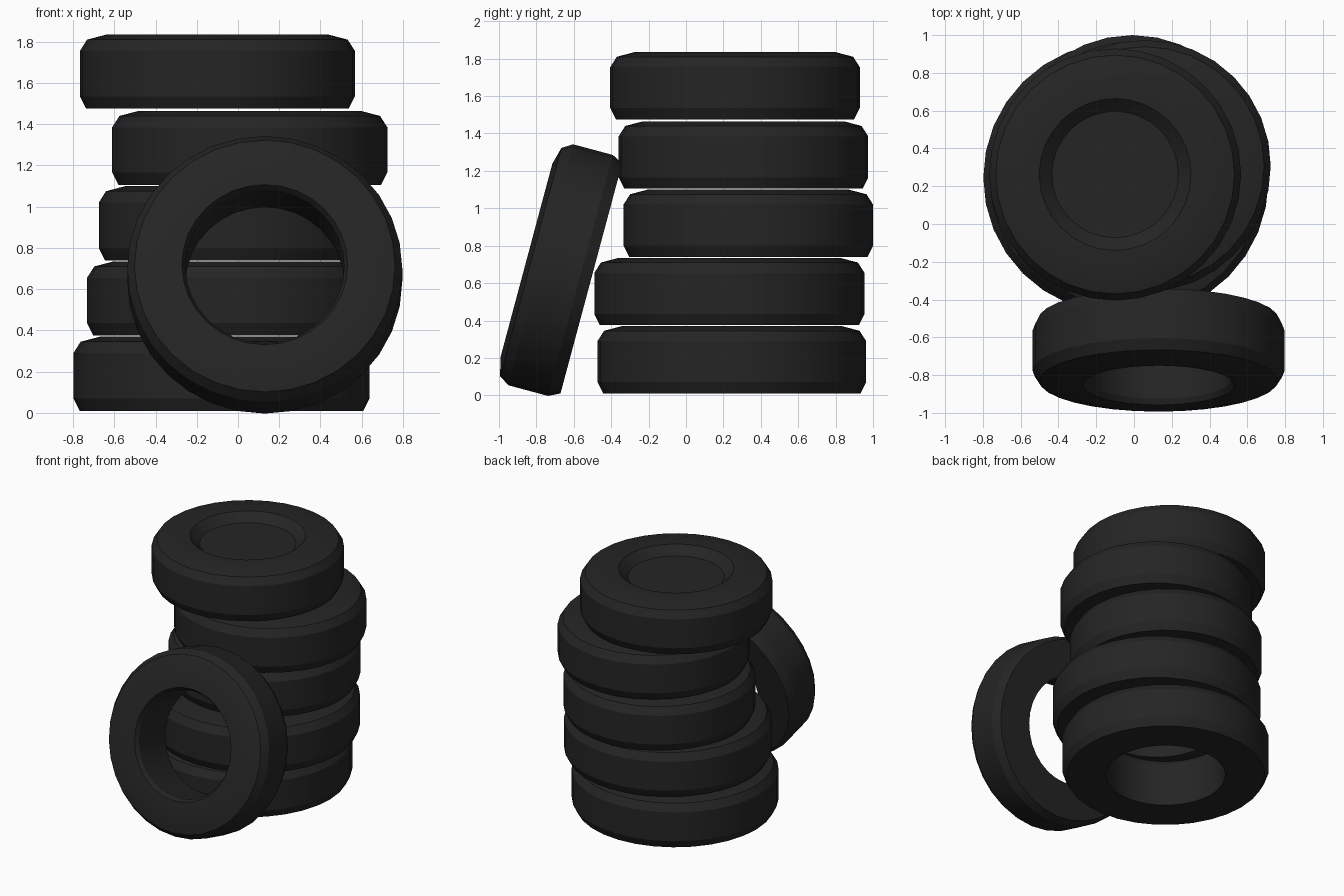
import bpy, bmesh, math
from mathutils import Matrix

if "Cube" in bpy.data.objects:
    bpy.data.objects.remove(bpy.data.objects["Cube"])

rubber = bpy.data.materials.new("black_rubber")
rubber.diffuse_color = (0.018, 0.018, 0.018, 1)
rubber.use_nodes = True
rubber.node_tree.nodes["Principled BSDF"].inputs["Base Color"].default_value = rubber.diffuse_color

H = 0.36      # tyre width
SIDES = 32


def tyre(name, radius, loc, tilt=0.0, dished=False):
    """Lathe a closed tyre section around its own z axis, centred on loc."""
    s = radius / 0.667
    hole = 0.385 * s
    prof = [(hole, 0), (radius - 0.03, 0), (radius, 0.06), (radius, 0.28),
            (radius - 0.035, 0.335), (radius - 0.13, H),
            (0.402 * s, H), (hole, H - 0.03)]
    if dished:  # sloped lip running down to a closed centre
        prof[-1] = (0.335 * s, H - 0.06)
    bm = bmesh.new()
    rings = []
    for i in range(SIDES):
        a = 2 * math.pi * i / SIDES
        rings.append([bm.verts.new((r * math.cos(a), r * math.sin(a), z - H / 2))
                      for r, z in prof])
    n = len(prof)
    for i in range(SIDES):
        p, q = rings[i], rings[(i + 1) % SIDES]
        for j in range(n):
            k = (j + 1) % n
            bm.faces.new((p[j], q[j], q[k], p[k]))
    bmesh.ops.recalc_face_normals(bm, faces=bm.faces)
    if dished:
        bm.faces.new([ring[-1] for ring in rings])
    me = bpy.data.meshes.new(name)
    bm.to_mesh(me)
    bm.free()
    me.materials.append(rubber)
    ob = bpy.data.objects.new(name, me)
    ob.matrix_world = Matrix.Translation(loc) @ Matrix.Rotation(tilt, 4, 'X')
    bpy.context.collection.objects.link(ob)
    bpy.ops.object.select_all(action='DESELECT')
    ob.select_set(True)
    bpy.context.view_layer.objects.active = ob
    bpy.ops.object.shade_smooth_by_angle(angle=math.radians(25))
    return ob


# stack of five tyres, bottom to top: radius, x, y, base height
stack = [(0.718, -0.08, 0.245, 0.01),
         (0.722, -0.01, 0.232, 0.375),
         (0.667, -0.008, 0.333, 0.74),
         (0.667, 0.057, 0.307, 1.105),
         (0.667, -0.10, 0.262, 1.475)]
for i, (r, x, y, z) in enumerate(stack):
    tyre(f"stacked_tyre_{i + 1}", r, (x, y, z + H / 2), dished=(i == 4))

# tyre leaning against the front of the stack
tyre("leaning_tyre", 0.667, (0.13, -0.68, 0.672), tilt=math.radians(75))
